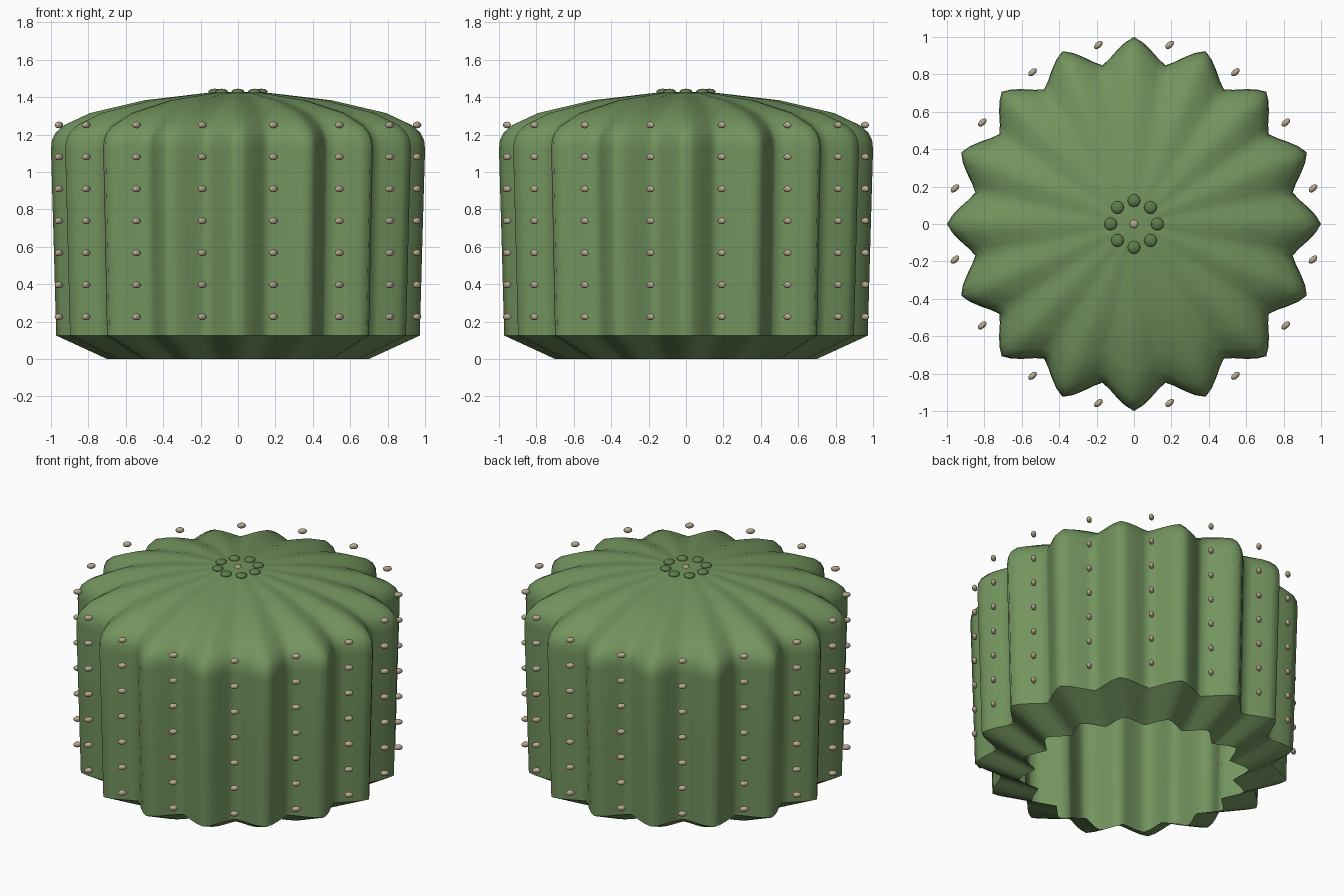
import bpy, bmesh, math
from mathutils import Matrix, Vector

if "Cube" in bpy.data.objects:
    bpy.data.objects.remove(bpy.data.objects["Cube"])

RIBS = 16
SEG = 128          # points around the body


def material(name, rgb):
    m = bpy.data.materials.new(name)
    m.diffuse_color = (*rgb, 1)
    m.use_nodes = True
    m.node_tree.nodes["Principled BSDF"].inputs["Base Color"].default_value = m.diffuse_color
    return m


GREEN = material("cactus green", (0.170, 0.295, 0.112))
BUD_GREEN = material("bud green", (0.110, 0.205, 0.070))
BEIGE = material("spine beige", (0.49, 0.40, 0.28))


def finish(name, bm, mat):
    me = bpy.data.meshes.new(name)
    for f in bm.faces:
        f.smooth = True
    bm.to_mesh(me)
    bm.free()
    me.materials.append(mat)
    ob = bpy.data.objects.new(name, me)
    bpy.context.collection.objects.link(ob)
    return ob


def rib_factor(a):
    """1 on a rib crest, 0.865 in a groove."""
    t = (a * RIBS / (2 * math.pi)) % 1.0
    tri = abs(1 - 2 * t)
    wave = 0.5 + 0.5 * math.cos(2 * math.pi * t)
    return 0.865 + 0.135 * (0.6 * tri + 0.4 * wave)


# ribbed body: open underneath, crest radius and height per ring
profile = [(0.70, 0.0), (0.972, 0.125), (0.985, 0.60), (1.0, 1.12),
           (0.995, 1.17), (0.975, 1.21), (0.93, 1.25), (0.79, 1.315),
           (0.50, 1.383), (0.17, 1.422)]
bm = bmesh.new()
rings = []
for r, z in profile:
    ring = []
    for i in range(SEG):
        a = 2 * math.pi * i / SEG
        k = r * rib_factor(a)
        ring.append(bm.verts.new((k * math.cos(a), k * math.sin(a), z)))
    rings.append(ring)
for low, high in zip(rings, rings[1:]):
    for i in range(SEG):
        j = (i + 1) % SEG
        bm.faces.new((low[i], low[j], high[j], high[i]))
tip = bm.verts.new((0, 0, 1.43))
for i in range(SEG):
    bm.faces.new((rings[-1][i], rings[-1][(i + 1) % SEG], tip))
# crisp edge above the tapered foot
for i in range(SEG):
    bm.edges.get((rings[1][i], rings[1][(i + 1) % SEG])).smooth = False
finish("ribbed_body", bm, GREEN)


def add_ellipsoid(bm, loc, size, turn=0.0, u=10, v=6):
    m = (Matrix.Translation(Vector(loc)) @ Matrix.Rotation(turn, 4, 'Z')
         @ Matrix.Diagonal((*size, 1)))
    bmesh.ops.create_uvsphere(bm, u_segments=u, v_segments=v, radius=1, matrix=m)


# spine dots hovering in front of every groove
bm = bmesh.new()
for col in range(RIBS):
    a = 2 * math.pi * (col + 0.5) / RIBS
    for row in range(7):
        add_ellipsoid(bm, (0.976 * math.cos(a), 0.976 * math.sin(a), 0.225 + 0.171 * row),
                      (0.028, 0.016, 0.018), math.radians(42))
finish("spine_dots", bm, BEIGE)

# ring of buds on the crown
bm = bmesh.new()
for i in range(8):
    a = math.pi * i / 4
    add_ellipsoid(bm, (0.125 * math.cos(a), 0.125 * math.sin(a), 1.428),
                  (0.034, 0.034, 0.017), u=16, v=8)
finish("crown_buds", bm, BUD_GREEN)

# centre dot of the crown
bm = bmesh.new()
add_ellipsoid(bm, (0, 0, 1.426), (0.024, 0.024, 0.013))
finish("crown_centre", bm, BEIGE)
